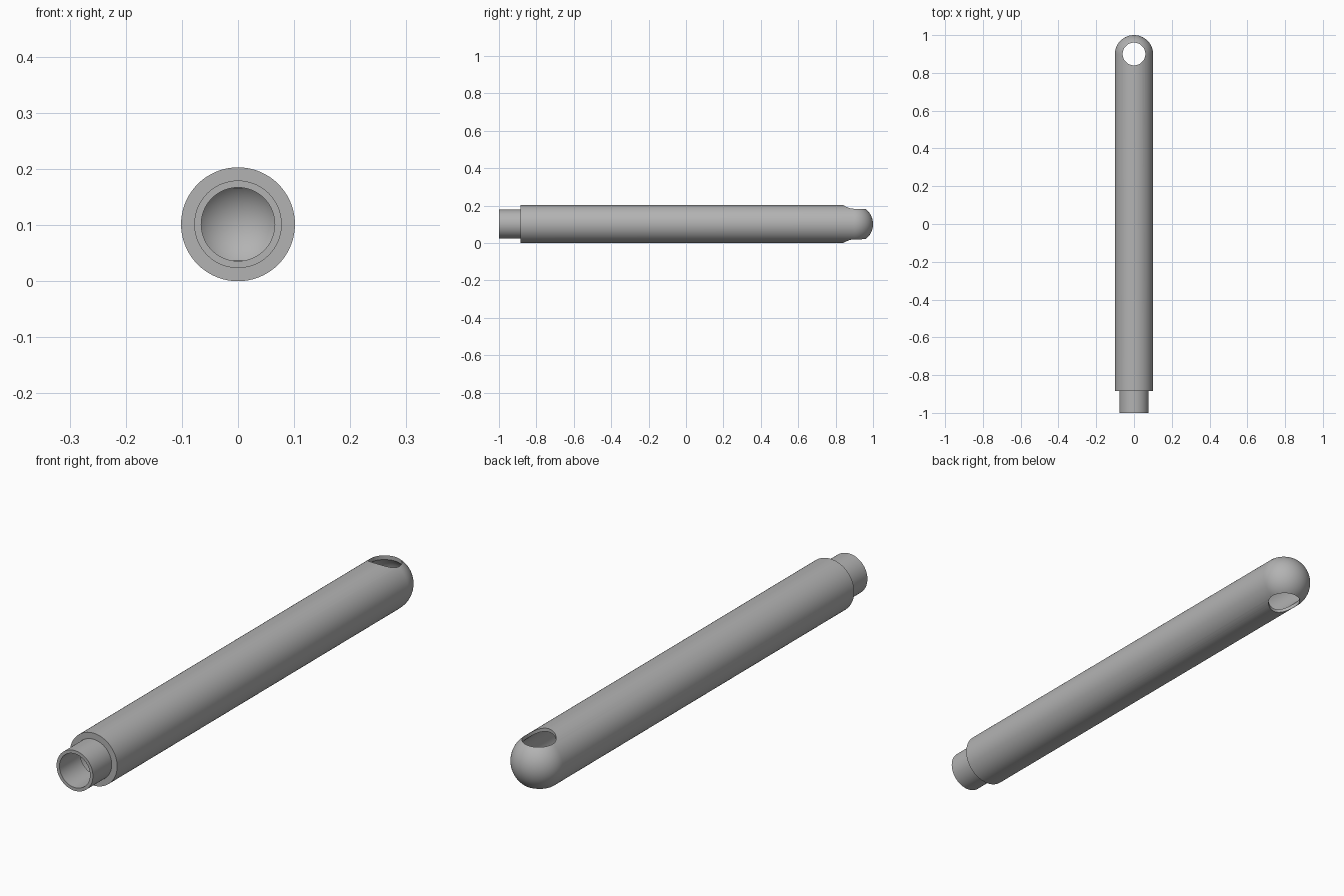
import bpy, bmesh, math
from mathutils import Matrix, Vector

cube = bpy.data.objects.get("Cube")
if cube:
    bpy.data.objects.remove(cube, do_unlink=True)

R = 0.1015          # outer radius of tube
WALL = 0.0125       # shell thickness
SPIGOT = 0.078      # outer radius of the narrow end
SHOULDER = -0.885   # where the narrow end meets the tube
DOME = 1 - R        # centre of the rounded end
SEGMENTS = 72

grey = bpy.data.materials.new("grey metal")
grey.use_nodes = True
grey.diffuse_color = (0.45, 0.45, 0.45, 1)
grey.node_tree.nodes["Principled BSDF"].inputs["Base Color"].default_value = grey.diffuse_color


def add_object(name, bm):
    mesh = bpy.data.meshes.new(name)
    bm.to_mesh(mesh)
    bm.free()
    mesh.materials.append(grey)
    obj = bpy.data.objects.new(name, mesh)
    bpy.context.collection.objects.link(obj)
    return obj


def dome(radius, steps=18):
    """Quarter arc of (radius, y) points from the tip to the tube side."""
    angles = [math.pi / 2 * i / steps for i in range(steps + 1)]
    return [(radius * math.sin(a), DOME + radius * math.cos(a)) for a in angles]


# Hollow tube: outer skin down to the open mouth, then back up the inside
profile = dome(R) + [(R, SHOULDER), (SPIGOT, SHOULDER), (SPIGOT, -1),
                     (SPIGOT - WALL, -1), (SPIGOT - WALL, SHOULDER + WALL),
                     (R - WALL, SHOULDER + WALL)] + dome(R - WALL)[::-1]
bm = bmesh.new()
verts = [bm.verts.new((r, y, R)) for r, y in profile]
edges = [bm.edges.new(pair) for pair in zip(verts, verts[1:])]
bmesh.ops.spin(bm, geom=verts + edges, cent=(0, 0, R), axis=(0, 1, 0),
               angle=2 * math.pi, steps=SEGMENTS, use_duplicate=False)
bmesh.ops.remove_doubles(bm, verts=bm.verts, dist=0.00005)
bmesh.ops.recalc_face_normals(bm, faces=bm.faces)
tube = add_object("hollow_tube", bm)

# Round cross hole through the domed end
bm = bmesh.new()
bmesh.ops.create_cone(bm, cap_ends=True, segments=48, radius1=0.06, radius2=0.06,
                      depth=0.4, matrix=Matrix.Translation(Vector((0, 0.9, R))))
cutter = add_object("hole_cutter", bm)
cutter.hide_render = True

bpy.ops.object.select_all(action='DESELECT')
bpy.context.view_layer.objects.active = tube
tube.select_set(True)
cut = tube.modifiers.new("cross hole", 'BOOLEAN')
cut.operation = 'DIFFERENCE'
cut.solver = 'EXACT'
cut.object = cutter
bpy.ops.object.modifier_apply(modifier=cut.name)
bpy.data.objects.remove(cutter, do_unlink=True)
bpy.ops.object.shade_smooth_by_angle(angle=math.radians(30))
